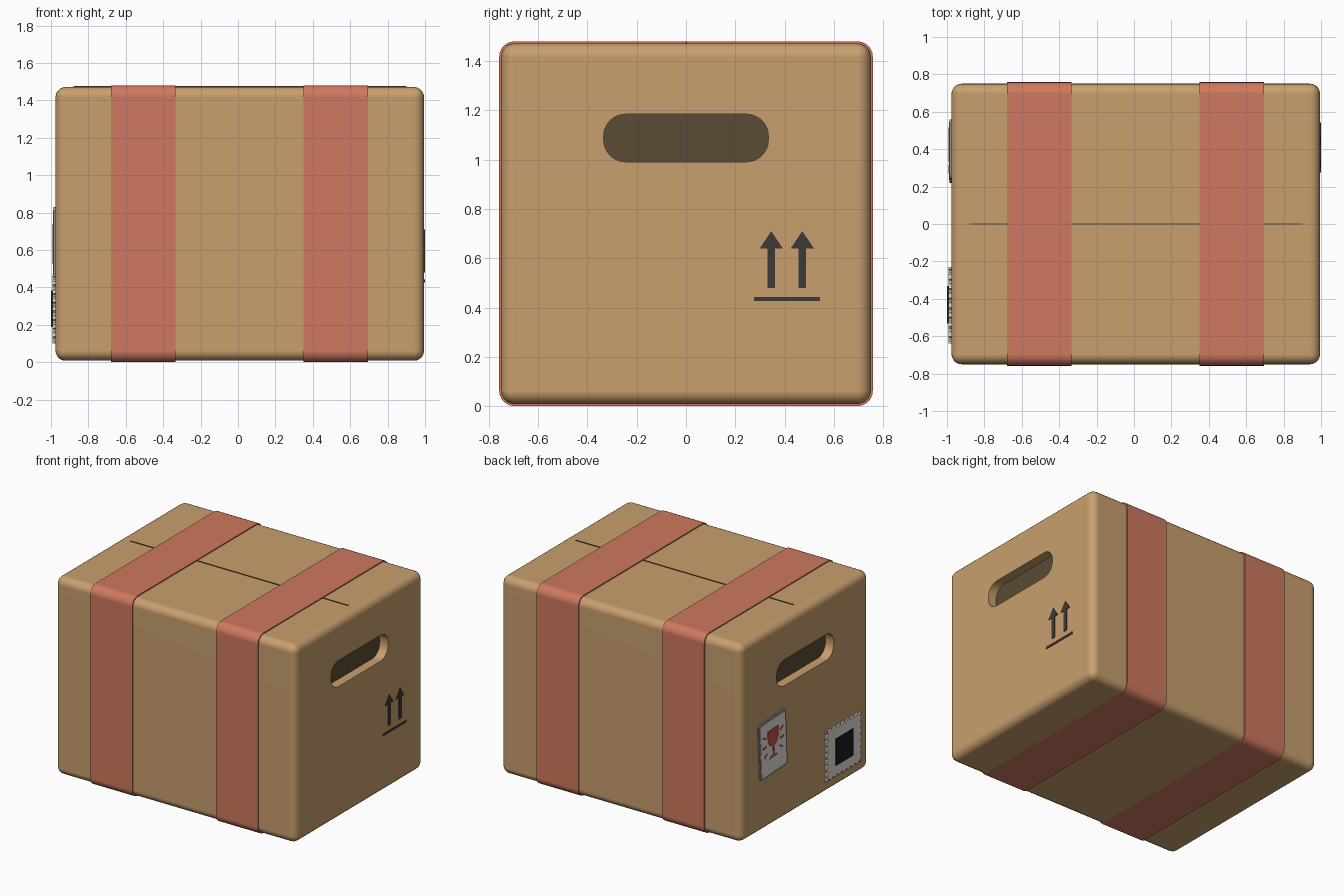
import bpy, bmesh
from math import sin, cos, pi, radians

if "Cube" in bpy.data.objects:
    bpy.data.objects.remove(bpy.data.objects["Cube"])


def material(name, rgb):
    m = bpy.data.materials.new(name)
    m.diffuse_color = (*rgb, 1)
    m.use_nodes = True
    m.node_tree.nodes["Principled BSDF"].inputs["Base Color"].default_value = m.diffuse_color
    return m


CARD = material("cardboard", (0.58, 0.35, 0.155))
TAPE = material("red_tape", (0.62, 0.19, 0.115))
SHADE = material("dark_recess", (0.10, 0.07, 0.035))
INK = material("ink", (0.045, 0.042, 0.035))
PAPER = material("paper", (0.75, 0.73, 0.68))
EDGE = material("paper_edge", (0.30, 0.28, 0.26))
RED = material("red_ink", (0.50, 0.09, 0.06))
BLACK = material("black_ink", (0.012, 0.012, 0.012))

X0, X1 = -0.976, 0.995
Z0, Z1 = 0.008, 1.472
CZ = (Z0 + Z1) / 2


def finish(name, bm, mat):
    bmesh.ops.recalc_face_normals(bm, faces=bm.faces)
    me = bpy.data.meshes.new(name)
    bm.to_mesh(me)
    bm.free()
    me.materials.append(mat)
    ob = bpy.data.objects.new(name, me)
    bpy.context.collection.objects.link(ob)
    return ob


def smooth(ob):
    bpy.ops.object.select_all(action='DESELECT')
    ob.select_set(True)
    bpy.context.view_layer.objects.active = ob
    bpy.ops.object.shade_smooth_by_angle(angle=radians(35))
    ob.modifiers.new("normals", 'WEIGHTED_NORMAL').keep_sharp = True


def rounded(w, h, r, n=6):
    pts = []
    for k, (sx, sy) in enumerate([(1, 1), (-1, 1), (-1, -1), (1, -1)]):
        for i in range(n + 1):
            a = (k + i / n) * pi / 2
            pts.append((sx * (w / 2 - r) + r * cos(a), sy * (h / 2 - r) + r * sin(a)))
    return pts


def rect(u0, u1, v0, v1):
    return [(u0, v0), (u1, v0), (u1, v1), (u0, v1)]


def place(pts, cy, cz, rot=0, mirror=1):
    """Moves a flat profile onto an end wall; mirror=-1 for the left wall."""
    c, s = cos(rot), sin(rot)
    return [(cy + mirror * (u * c - v * s), cz + u * s + v * c) for u, v in pts]


def prism(name, pts, xa, xb, mat):
    bm = bmesh.new()
    f = bm.faces.new([bm.verts.new((xa, y, z)) for y, z in pts])
    ext = bmesh.ops.extrude_face_region(bm, geom=[f], use_keep_orig=True)
    verts = [g for g in ext['geom'] if isinstance(g, bmesh.types.BMVert)]
    bmesh.ops.translate(bm, verts=verts, vec=(xb - xa, 0, 0))
    return finish(name, bm, mat)


# Rounded box body
bm = bmesh.new()
bmesh.ops.create_cube(bm, size=1)
bmesh.ops.scale(bm, verts=bm.verts, vec=(X1 - X0, 1.5, Z1 - Z0))
bmesh.ops.translate(bm, verts=bm.verts, vec=((X0 + X1) / 2, 0, CZ))
bmesh.ops.bevel(bm, geom=bm.edges[:], offset=0.055, segments=5, profile=0.5, affect='EDGES')
box = finish("box_body", bm, CARD)

# Hand holes recessed into both end walls, with a dark back
for side, wall, out in (("right", X1, 1), ("left", X0, -1)):
    hole = place(rounded(0.668, 0.193, 0.088, 8), 0, 1.088)
    cutter = prism("hole_cutter", hole, wall + out * 0.1, wall - out * 0.07, CARD)
    cutter.hide_render = True
    mod = box.modifiers.new("hole", 'BOOLEAN')
    mod.operation, mod.object, mod.solver = 'DIFFERENCE', cutter, 'EXACT'
    bpy.context.view_layer.objects.active = box
    bpy.ops.object.modifier_apply(modifier=mod.name)
    bpy.data.objects.remove(cutter)
    prism(side + "_hole_back", hole, wall - out * 0.075, wall - out * 0.068, SHADE)
smooth(box)

# Tape bands wrapped around the box
for name, xa, xb in (("left_tape", -0.68, -0.335), ("right_tape", 0.35, 0.695)):
    bm = bmesh.new()
    loops = []
    for x, w, h, r in ((xa, 1.499, 1.463, 0.055), (xa, 1.516, 1.48, 0.062),
                       (xb, 1.516, 1.48, 0.062), (xb, 1.499, 1.463, 0.055)):
        loops.append([bm.verts.new((x, y, z)) for y, z in place(rounded(w, h, r), 0, CZ)])
    n = len(loops[0])
    for k in range(4):
        a, b = loops[k], loops[(k + 1) % 4]
        for i in range(n):
            j = (i + 1) % n
            bm.faces.new((a[i], a[j], b[j], b[i]))
    smooth(finish(name, bm, TAPE))

# Lid seam
prism("lid_seam", rect(-0.004, 0.004, Z1 - 0.005, Z1 + 0.004), -0.88, 0.9, SHADE)

# This-way-up arrows and bar on the right wall
arrow = [(-0.015, 0.48), (0.015, 0.48), (0.015, 0.64), (0.047, 0.64),
         (0, 0.71), (-0.047, 0.64), (-0.015, 0.64)]
for i, y in enumerate((0.346, 0.472)):
    prism(f"up_arrow_{i + 1}", place(arrow, y, 0), X1 - 0.004, 1.0, INK)
prism("arrow_bar", rect(0.275, 0.543, 0.426, 0.442), X1 - 0.004, 1.0, INK)


# Warning sticker with a glass symbol on the left wall
def sticker(name, pts, depth, mat):
    prism(name, place(pts, 0.39, 0.612, radians(3), -1), X0 + 0.004, X0 - depth, mat)


sticker("sticker_base", rounded(0.32, 0.42, 0.02), 0.010, EDGE)
sticker("sticker_paper", rounded(0.29, 0.39, 0.015), 0.013, PAPER)
glass = [(0.065, 0.125), (0.062, 0.05), (0.04, 0.012), (0.01, -0.005), (0.01, -0.065), (0.05, -0.085)]
sticker("glass_symbol", glass + [(-u, v) for u, v in reversed(glass)], 0.016, RED)
for s in (-1, 1):
    for k, (u, v, a) in enumerate([(0.10, 0.09, 0.5), (0.10, 0.02, 0), (0.09, -0.045, -0.6)]):
        dash = [(s * (u + p * cos(a) - q * sin(a)), v + p * sin(a) + q * cos(a))
                for p, q in rect(-0.02, 0.02, -0.006, 0.006)]
        sticker(f"shock_mark_{k + 1}_{'left' if s < 0 else 'right'}", dash, 0.016, RED)


# Postage stamp with perforated edges on the left wall
def perforated(w, h, n, r):
    pts = []
    for k in range(4):
        c, s = round(cos(k * pi / 2)), round(sin(k * pi / 2))
        length, off = (w, h / 2) if k % 2 == 0 else (h, w / 2)
        side = [(-length / 2, -off)]
        for i in range(n):
            m = length * ((i + 0.5) / n - 0.5)
            side += [(m - r * cos(j * pi / 5), -off + r * sin(j * pi / 5)) for j in range(6)]
        pts += [(u * c - v * s, u * s + v * c) for u, v in side]
    return pts


prism("stamp_paper", place(perforated(0.41, 0.37, 8, 0.014), -0.435, 0.285), X0 + 0.004, -0.992, PAPER)
prism("stamp_panel", place(rect(-0.1, 0.1, -0.098, 0.098), -0.432, 0.285), -0.99, -1.0, BLACK)
